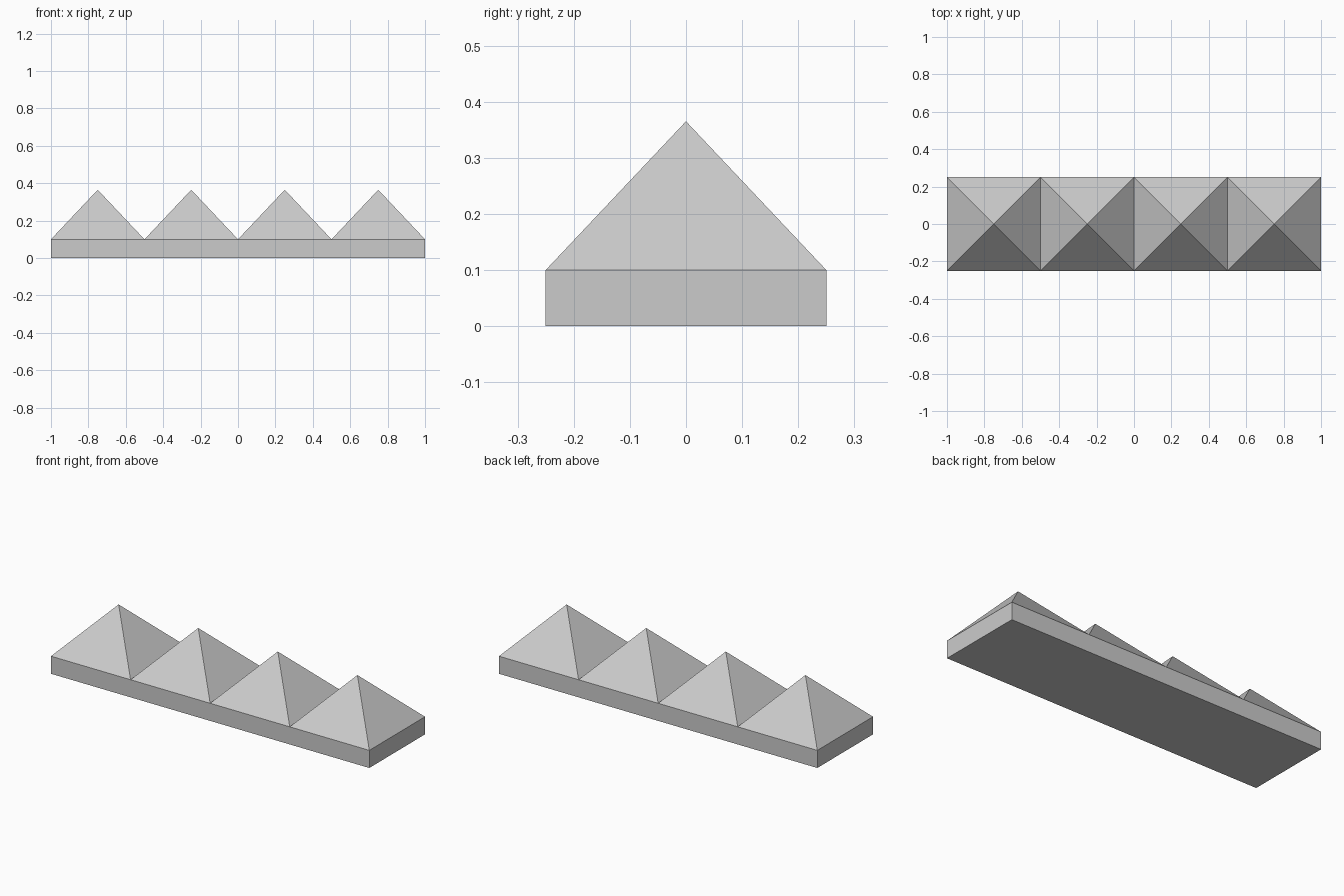
import bpy, bmesh
from mathutils import Matrix

if "Cube" in bpy.data.objects:
    bpy.data.objects.remove(bpy.data.objects["Cube"])

BASE_H, PEAK_H = 0.10, 0.365

bm = bmesh.new()

# Base slab
bmesh.ops.create_cube(bm, size=1, matrix=Matrix.Translation((0, 0, BASE_H / 2))
                      @ Matrix.Diagonal((2, 0.5, BASE_H, 1)))

# Divide the slab into four square bays
for x in (-0.5, 0, 0.5):
    bmesh.ops.bisect_plane(bm, geom=bm.verts[:] + bm.edges[:] + bm.faces[:],
                           plane_co=(x, 0, 0), plane_no=(1, 0, 0))

# Raise each top square into a pyramid
bm.normal_update()
tops = [f for f in bm.faces if f.normal.z > 0.9]
peaks = bmesh.ops.poke(bm, faces=tops)["verts"]
for v in peaks:
    v.co.z = PEAK_H
bmesh.ops.recalc_face_normals(bm, faces=bm.faces[:])

mesh = bpy.data.meshes.new("pyramid_strip")
bm.to_mesh(mesh)
bm.free()
bpy.context.collection.objects.link(bpy.data.objects.new("pyramid_strip", mesh))
